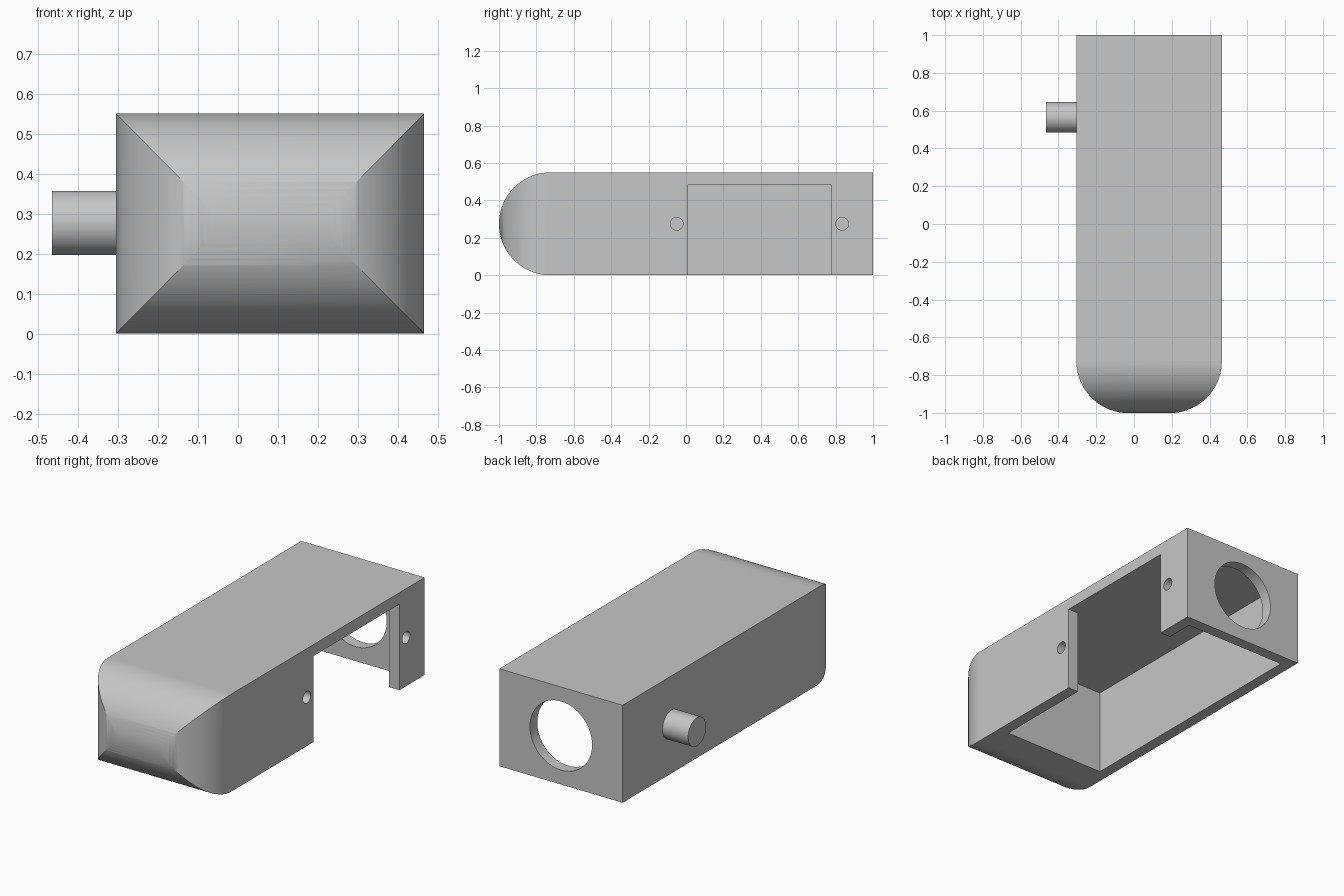
import bpy, bmesh, math
from mathutils import Matrix, Vector

if "Cube" in bpy.data.objects:
    bpy.data.objects.remove(bpy.data.objects["Cube"], do_unlink=True)

LEFT, RIGHT, FRONT, BACK, TOP = -0.305, 0.465, -1.0, 1.0, 0.55
WALL, R = 0.065, 0.275
MID_X, MID_Z = (LEFT + RIGHT) / 2, TOP / 2

grey = bpy.data.materials.new("plain grey")
grey.use_nodes = True
colour = (0.57, 0.57, 0.57, 1)
grey.diffuse_color = colour
grey.node_tree.nodes["Principled BSDF"].inputs["Base Color"].default_value = colour


def to_object(name, bm):
    bmesh.ops.recalc_face_normals(bm, faces=bm.faces[:])
    mesh = bpy.data.meshes.new(name)
    bm.to_mesh(mesh)
    bm.free()
    mesh.materials.append(grey)
    obj = bpy.data.objects.new(name, mesh)
    bpy.context.collection.objects.link(obj)
    return obj


def prism(name, points, direction):
    bm = bmesh.new()
    face = bm.faces.new([bm.verts.new(p) for p in points])
    out = bmesh.ops.extrude_face_region(bm, geom=[face], use_keep_orig=True)
    verts = [g for g in out["geom"] if isinstance(g, bmesh.types.BMVert)]
    bmesh.ops.translate(bm, verts=verts, vec=direction)
    return to_object(name, bm)


def box(name, low, high):
    bm = bmesh.new()
    low, high = Vector(low), Vector(high)
    bmesh.ops.create_cube(bm, size=1, matrix=Matrix.Translation((low + high) / 2)
                          @ Matrix.Diagonal((high - low).to_4d()))
    return to_object(name, bm)


def cylinder(name, centre, radius, length, axis):
    bm = bmesh.new()
    turn = Vector((0, 0, 1)).rotation_difference(Vector(axis)).to_matrix().to_4x4()
    bmesh.ops.create_cone(bm, cap_ends=True, segments=64, radius1=radius, radius2=radius,
                          depth=length, matrix=Matrix.Translation(centre) @ turn)
    return to_object(name, bm)


def rounded_end(low, high, front, steps=24):
    """Outline (across, y) with both front corners rounded and a square back."""
    pts = [(high, BACK), (low, BACK)]
    for cx, start in ((low + R, math.pi), (high - R, 1.5 * math.pi)):
        for i in range(steps + 1):
            a = start + i / steps * math.pi / 2
            p = (cx + R * math.cos(a), front + R + R * math.sin(a))
            if math.dist(p, pts[-1]) > 1e-5:
                pts.append(p)
    return pts


def combine(target, tool, operation):
    mod = target.modifiers.new("cut", "BOOLEAN")
    mod.operation, mod.object, mod.solver = operation, tool, "EXACT"
    graph = bpy.context.evaluated_depsgraph_get()
    mesh = bpy.data.meshes.new_from_object(target.evaluated_get(graph))
    target.modifiers.clear()
    target.data = mesh
    bpy.data.objects.remove(tool, do_unlink=True)


def smooth(obj):
    bpy.ops.object.select_all(action="DESELECT")
    obj.select_set(True)
    bpy.context.view_layer.objects.active = obj
    bpy.ops.object.shade_smooth_by_angle(angle=math.radians(30))
    mod = obj.modifiers.new("clean shading", "WEIGHTED_NORMAL")
    mod.keep_sharp = True


# Outer shell: side outline crossed with plan outline, giving mitred front curves
housing = prism("housing", [(LEFT, y, z) for z, y in rounded_end(0, TOP, FRONT)],
                (RIGHT - LEFT, 0, 0))
plan = prism("plan_cutter",
             [(x, y if y < BACK else BACK + 0.1, -0.2)
              for x, y in rounded_end(LEFT, RIGHT, FRONT - 0.001)],
             (0, 0, 1))
combine(housing, plan, "INTERSECT")

# Hollow inside, open underneath
combine(housing, box("cavity_cutter", (LEFT + WALL, -0.57, -0.1),
                     (RIGHT - WALL, BACK - WALL, TOP - WALL)), "DIFFERENCE")
# Side opening level with the ceiling
combine(housing, box("side_opening_cutter", (MID_X, 0.01, -0.1),
                     (RIGHT + 0.1, 0.775, TOP - WALL)), "DIFFERENCE")
# Screw holes either side of the opening
for y in (-0.05, 0.835):
    combine(housing, cylinder("screw_hole_cutter", (RIGHT, y, MID_Z), 0.034, 0.2, (1, 0, 0)),
            "DIFFERENCE")
# Large round hole in the back wall
combine(housing, cylinder("back_hole_cutter", (MID_X, BACK, MID_Z), 0.194, 0.3, (0, 1, 0)),
        "DIFFERENCE")
smooth(housing)

# Round peg on the closed side
peg = cylinder("side_peg", (LEFT - 0.07, 0.565, MID_Z + 0.002), 0.08, 0.18, (1, 0, 0))
smooth(peg)
